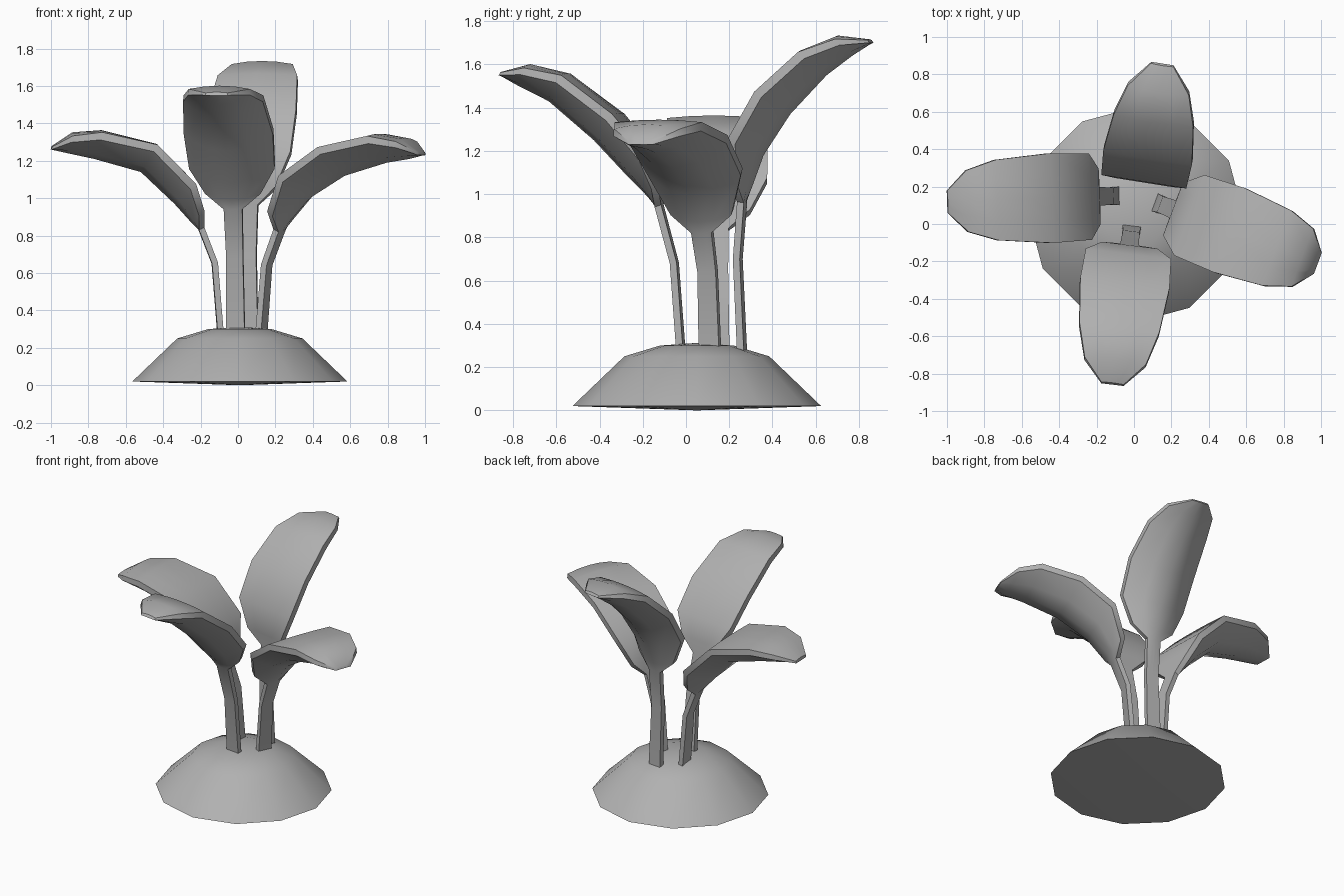
import bpy, math
from mathutils import Vector

if "Cube" in bpy.data.objects:
    bpy.data.objects.remove(bpy.data.objects["Cube"])

grey = bpy.data.materials.new("dark_grey")
grey.diffuse_color = (0.44, 0.44, 0.44, 1)
grey.use_nodes = True
grey.node_tree.nodes["Principled BSDF"].inputs["Base Color"].default_value = grey.diffuse_color


def make(name, verts, faces):
    me = bpy.data.meshes.new(name)
    me.from_pydata(verts, [], faces)
    me.update()
    me.materials.append(grey)
    ob = bpy.data.objects.new(name, me)
    bpy.context.collection.objects.link(ob)
    bpy.ops.object.select_all(action='DESELECT')
    ob.select_set(True)
    bpy.context.view_layer.objects.active = ob
    bpy.ops.object.shade_smooth_by_angle(angle=math.radians(40))


# Soil mound: 12-sided lathe with a slightly bulging underside
N, cx, cy = 12, 0.01, 0.05
rings = [(0.575, 0.02), (0.335, 0.25), (0.17, 0.30)]
verts = [(cx + r * math.cos(math.tau * k / N), cy + r * math.sin(math.tau * k / N), z)
         for r, z in rings for k in range(N)]
verts += [(cx, cy, 0.0), (cx, cy, 0.312)]
faces = []
for k in range(N):
    n = (k + 1) % N
    faces.append((n, k, 3 * N))
    faces.append((2 * N + k, 2 * N + n, 3 * N + 1))
    for i in range(2):
        faces.append((i * N + k, i * N + n, (i + 1) * N + n, (i + 1) * N + k))
make("soil_mound", verts, faces)

# Shared sections, stem (3 stations) then blade: half-width, height of the
# rim above the bulging underside, rim thickness, crown of the nearly flat top
WIDTH = [0.05, 0.045, 0.05, 0.15, 0.23, 0.24, 0.215, 0.165, 0.06]
LIFT = [0, 0, 0, 0.05, 0.11, 0.125, 0.105, 0.06, 0.0]
THICK = [0.032, 0.032, 0.032, 0.04, 0.042, 0.042, 0.042, 0.035, 0.015]
CROWN = [0, 0, 0, 0, 0, 0.005, 0.012, 0.02, 0.005]
ACROSS = [-1, -0.5, 0, 0.5, 1]


def leaf(name, base, heading, path):
    """path holds (outward distance, height) along the underside of the midrib"""
    a = math.radians(heading)
    out = Vector((math.cos(a), math.sin(a), 0))
    side = Vector((-out.y, out.x, 0))
    up = Vector((0, 0, 1))
    verts, faces = [], []
    last, m = len(path) - 1, 2 * len(ACROSS)
    for i, (r, z) in enumerate(path):
        p, q = path[max(i - 1, 0)], path[min(i + 1, last)]
        t = Vector((q[0] - p[0], q[1] - p[1])).normalized()
        normal = up * t.x - out * t.y
        c = Vector((base[0], base[1], 0)) + out * r + up * z
        for u in ACROSS:
            verts.append(c + side * (u * WIDTH[i]) + normal * (LIFT[i] * u * u))
        for u in reversed(ACROSS):
            h = LIFT[i] + THICK[i] + CROWN[i] * (1 - u * u)
            verts.append(c + side * (u * WIDTH[i]) + normal * h)
    for i in range(last):
        for j in range(m):
            k, n = i * m + j, i * m + (j + 1) % m
            faces.append((k, n, n + m, k + m))
    half = m // 2
    for j in range(half - 1):                     # end caps
        cap = (j, m - 1 - j, m - 2 - j, j + 1)
        faces.append(cap)
        faces.append(tuple(last * m + v for v in reversed(cap)))
    make(name, verts, faces)


# Four leaves, each with its own arch
leaf("leaf_right", (0.14, 0.105), -20.5,
     [(0, 0.28), (0.03, 0.64), (0.10, 0.82), (0.14, 0.87), (0.26, 1.00),
      (0.46, 1.12), (0.70, 1.19), (0.83, 1.21), (0.90, 1.23)])
leaf("leaf_left", (-0.11, 0.15), 182,
     [(0, 0.28), (0.03, 0.65), (0.10, 0.83), (0.14, 0.87), (0.23, 0.97),
      (0.41, 1.14), (0.66, 1.21), (0.80, 1.24), (0.89, 1.26)])
leaf("leaf_front", (-0.015, -0.04), -97,
     [(0, 0.28), (0.03, 0.68), (0.10, 0.94), (0.14, 0.99), (0.23, 1.08),
      (0.39, 1.25), (0.60, 1.43), (0.74, 1.50), (0.825, 1.55)])
leaf("leaf_back", (0.06, 0.275), 81,
     [(0, 0.27), (-0.02, 0.70), (0.0, 0.96), (0.03, 1.03), (0.085, 1.18),
      (0.21, 1.37), (0.38, 1.55), (0.50, 1.64), (0.59, 1.70)])
